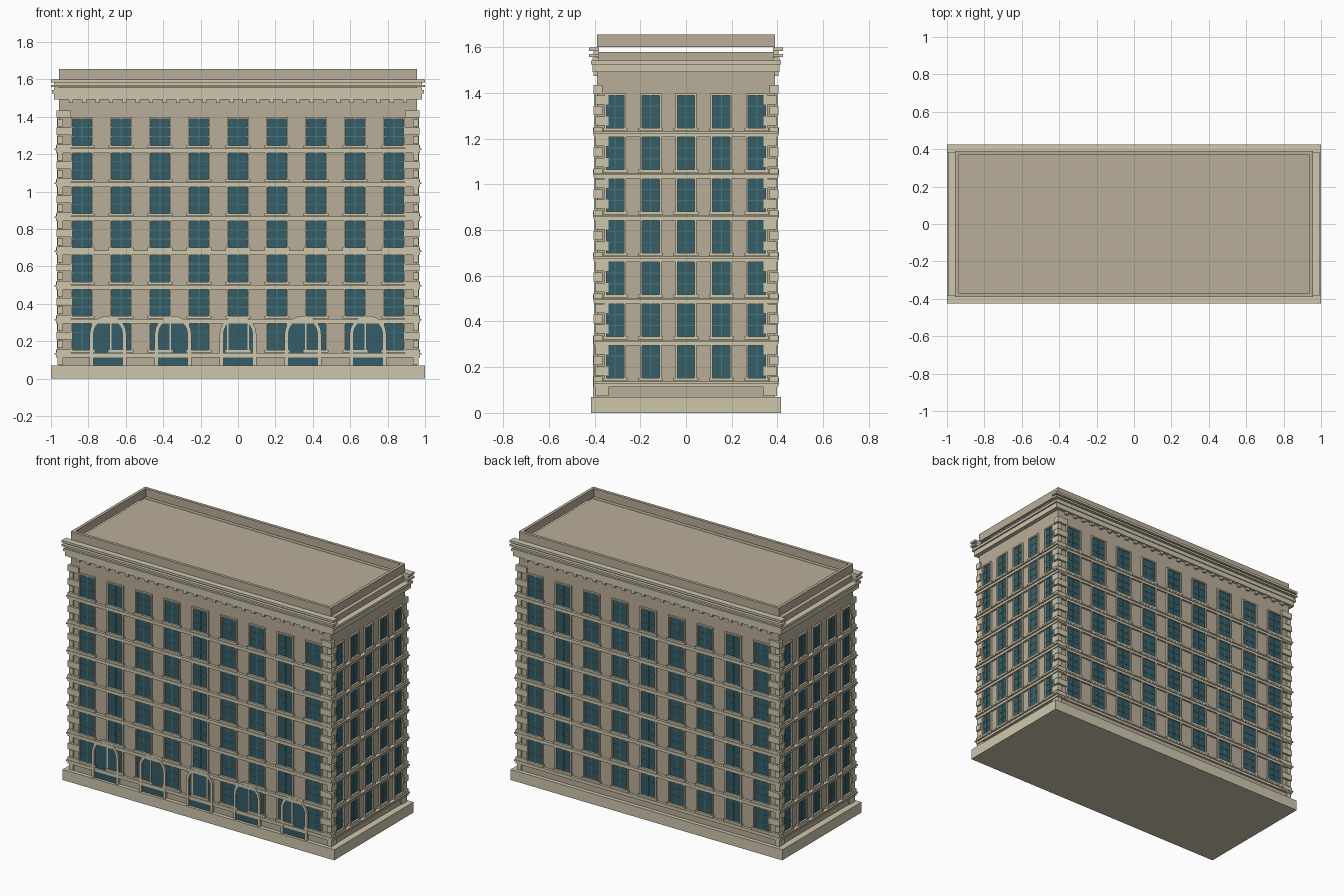
import bpy, bmesh
from math import pi, cos, sin
from mathutils import Matrix, Vector

if "Cube" in bpy.data.objects:
    bpy.data.objects.remove(bpy.data.objects["Cube"])

W, D = 0.957, 0.39            # half width and half depth of the walls
STOREY, FLOORS = 0.1823, 7


def material(name, rgb):
    m = bpy.data.materials.new(name)
    m.diffuse_color = (*rgb, 1)
    m.use_nodes = True
    m.node_tree.nodes["Principled BSDF"].inputs["Base Color"].default_value = m.diffuse_color
    return m


WALL = material("wall_stone", (0.49, 0.42, 0.32))
TRIM = material("trim_stone", (0.62, 0.57, 0.42))
GLASS = material("window_glass", (0.035, 0.11, 0.14))
BAR = material("window_bar", (0.06, 0.19, 0.19))


def finish(name, bm, mat):
    bmesh.ops.recalc_face_normals(bm, faces=bm.faces)
    me = bpy.data.meshes.new(name)
    bm.to_mesh(me)
    bm.free()
    me.materials.append(mat)
    ob = bpy.data.objects.new(name, me)
    bpy.context.collection.objects.link(ob)
    return ob


def add_box(bm, x, y, z, m=Matrix()):
    """Box from three (low, high) ranges, moved by matrix m."""
    size = Matrix.Diagonal((x[1] - x[0], y[1] - y[0], z[1] - z[0], 1))
    mid = Vector((sum(x), sum(y), sum(z))) / 2
    bmesh.ops.create_cube(bm, size=1, matrix=m @ Matrix.Translation(mid) @ size)


def boxes(name, mat, items, m=Matrix()):
    bm = bmesh.new()
    for x, y, z in items:
        add_box(bm, x, y, z, m)
    return finish(name, bm, mat)


def slab(name, mat, hx, hy, z0, z1):
    return boxes(name, mat, [((-hx, hx), (-hy, hy), (z0, z1))])


# main masses
slab("plinth", TRIM, 1.0, 0.416, 0, 0.07)
slab("wall_body", WALL, W, D, 0.07, 1.58)
slab("cornice_band", TRIM, 0.985, 0.41, 1.492, 1.525)
slab("cornice_lip", TRIM, 0.995, 0.416, 1.525, 1.542)

# parapet around the flat roof
t = 0.02
boxes("parapet", WALL, [
    ((-W, W), (-D, -D + t), (1.60, 1.655)), ((-W, W), (D - t, D), (1.60, 1.655)),
    ((-W, -W + t), (-D + t, D - t), (1.60, 1.655)),
    ((W - t, W), (-D + t, D - t), (1.60, 1.655))])

# string courses under each row of windows
for k in range(FLOORS):
    z = 0.113 + k * STOREY
    slab(f"string_course_{k + 1}", TRIM, 0.972, 0.402, z, z + 0.016)
    slab(f"string_course_cap_{k + 1}", TRIM, 0.98, 0.407, z + 0.016, z + 0.024)

# corner quoins: alternating long and short blocks
quoins = []
step = STOREY / 4
for i in range(30):
    z = 0.07 + i * step
    lx, ly = (0.065, 0.025) if i % 2 else (0.022, 0.05)
    out = 0.014 if i % 2 else 0.009
    for sx in (-1, 1):
        for sy in (-1, 1):
            xs = sorted((sx * (W - lx), sx * (W + out)))
            ys = sorted((sy * (D - ly), sy * (D + out)))
            quoins.append((xs, ys, (z + 0.003, z + step - 0.003)))
boxes("corner_quoins", TRIM, quoins)


def windows(side, angle, wall, centres, half):
    """Glass, bars, surround and sills for one wall (local front is -y)."""
    m = Matrix.Rotation(angle, 4, 'Z')
    glass, bars, frames, sills = [], [], [], []

    def depth(a, b):
        return (-wall - b, -wall + a)

    for k in range(FLOORS):
        z0 = 0.153 + k * STOREY
        z1 = z0 + 0.142
        for c in centres:
            l, r = c - half, c + half
            glass.append(((l, r), depth(0.004, 0.003), (z0, z1)))
            bars.append(((c - 0.002, c + 0.002), depth(0, 0.006), (z0, z1)))
            for f in (0.33, 0.67):
                zb = z0 + f * (z1 - z0)
                bars.append(((l, r), depth(0, 0.005), (zb - 0.002, zb + 0.002)))
            frames += [((l - 0.009, l), depth(0.004, 0.012), (z0, z1)),
                       ((r, r + 0.009), depth(0.004, 0.012), (z0, z1)),
                       ((l - 0.009, r + 0.009), depth(0.004, 0.012), (z1, z1 + 0.009))]
            sills.append(((l - 0.016, r + 0.016), depth(0.004, 0.016), (z0 - 0.014, z0)))
    boxes(side + "_window_glass", GLASS, glass, m)
    boxes(side + "_window_bars", BAR, bars, m)
    boxes(side + "_window_surrounds", TRIM, frames, m)
    boxes(side + "_window_sills", TRIM, sills, m)


long_cols = [0.2085 * (i - 4) for i in range(9)]
short_cols = [0.155 * (i - 2) for i in range(5)]
windows("front", 0, D, long_cols, 0.051)
windows("back", pi, D, long_cols, 0.051)
windows("right", pi / 2, W, short_cols, 0.038)
windows("left", -pi / 2, W, short_cols, 0.038)

# cornice mouldings and dentils on the two long sides
for side, angle in (("front", 0), ("back", pi)):
    m = Matrix.Rotation(angle, 4, 'Z')
    boxes(side + "_cornice_mouldings", TRIM, [
        ((-0.985, 0.985), (-0.41, -D + 0.01), (1.542, 1.555)),
        ((-1.0, 1.0), (-0.425, -D + 0.01), (1.558, 1.571)),
        ((-0.985, 0.985), (-0.405, -D + 0.01), (1.571, 1.583)),
        ((-1.0, 1.0), (-0.425, -D + 0.01), (1.583, 1.598))], m)
    boxes(side + "_dentils", TRIM, [
        ((x - 0.011, x + 0.011), (-0.405, -D + 0.005), (1.474, 1.494))
        for x in [0.0715 * (i - 12.5) for i in range(26)]], m)


def arch_outline(r, base, spring, n=16):
    pts = [(r, base)]
    pts += [(r * cos(pi * i / n), spring + r * sin(pi * i / n)) for i in range(n + 1)]
    return pts + [(-r, base)]


# ground-floor arched openings on the front
SPRING = 0.238
for j in range(5):
    cx = 0.3475 * (j - 2)
    # glass panel
    bm = bmesh.new()
    f = bm.faces.new([bm.verts.new((cx + x, -D, z)) for x, z in arch_outline(0.08, 0.07, SPRING)])
    ext = bmesh.ops.extrude_face_region(bm, geom=[f])
    bmesh.ops.translate(bm, vec=(0, -0.008, 0),
                        verts=[v for v in ext["geom"] if isinstance(v, bmesh.types.BMVert)])
    finish(f"arch_glass_{j + 1}", bm, GLASS)
    # stone surround
    bm = bmesh.new()
    loops = [[bm.verts.new((cx + x, y, z)) for x, z in arch_outline(r, 0.07, SPRING)]
             for r, y in ((0.08, -D), (0.08, -D - 0.016), (0.098, -D - 0.016), (0.098, -D))]
    for a in range(4):
        p, q = loops[a], loops[(a + 1) % 4]
        for i in range(len(p) - 1):
            bm.faces.new((p[i], p[i + 1], q[i + 1], q[i]))
    for e in (0, -1):
        bm.faces.new([lp[e] for lp in loops])
    finish(f"arch_surround_{j + 1}", bm, TRIM)
